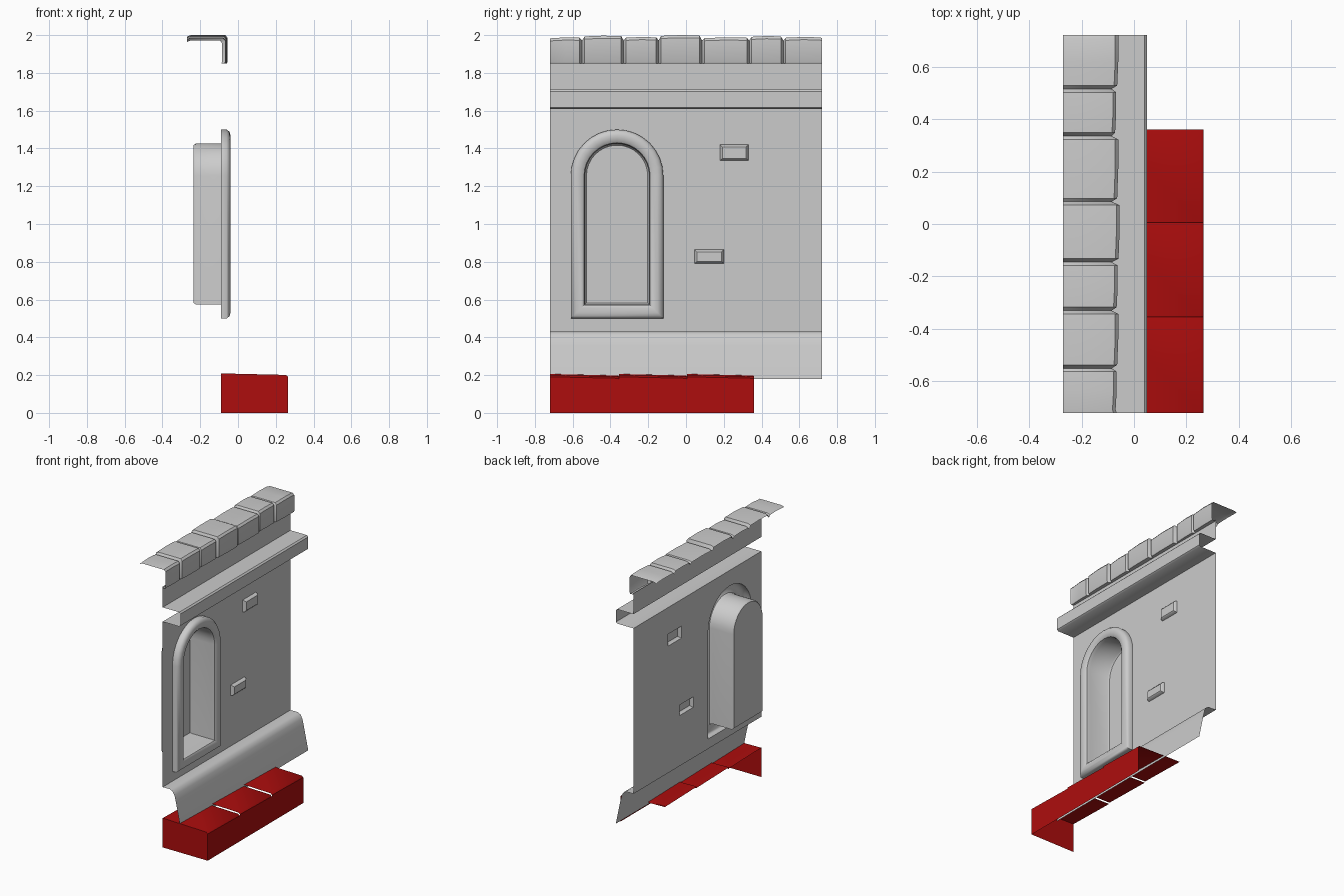
import bpy, bmesh, math
from mathutils import Vector

if "Cube" in bpy.data.objects:
    bpy.data.objects.remove(bpy.data.objects["Cube"])

WALL_X, END = -0.09, 0.72


def finish(bm, name, mat=None, angle=40):
    bmesh.ops.remove_doubles(bm, verts=bm.verts, dist=0.0002)
    me = bpy.data.meshes.new(name)
    bm.to_mesh(me)
    bm.free()
    ob = bpy.data.objects.new(name, me)
    bpy.context.collection.objects.link(ob)
    if mat:
        me.materials.append(mat)
    bpy.ops.object.select_all(action='DESELECT')
    ob.select_set(True)
    bpy.context.view_layer.objects.active = ob
    bpy.ops.object.shade_smooth_by_angle(angle=math.radians(angle))
    return ob


def sweep(bm, stations):
    """Skin (x, z) profiles placed at successive y positions; returns the vertex rows."""
    rows = [[bm.verts.new((x, y, z)) for x, z in prof] for y, prof in stations]
    for a, b in zip(rows, rows[1:]):
        for i in range(len(a) - 1):
            bm.faces.new((a[i], b[i], b[i + 1], a[i + 1]))
    return rows


def loft(name, outline, rings):
    """Skin closed outlines through (inset, x) rings and cap the last one."""
    bm = bmesh.new()
    rows = [[bm.verts.new((x, y, z)) for y, z in outline(d)] for d, x in rings]
    for a, b in zip(rows, rows[1:]):
        n = len(a)
        for i in range(n):
            j = (i + 1) % n
            bm.faces.new((a[i], a[j], b[j], b[i]))
    bm.faces.new(rows[-1])
    return finish(bm, name)


def arch(d):
    cy, w, spring = -0.365, 0.245 - d, 1.255
    pts = [(cy - w, 0.5 + d), (cy + w, 0.5 + d)]
    return pts + [(cy + w * math.cos(t), spring + w * math.sin(t))
                  for t in (math.pi * k / 16 for k in range(17))]


def rect(y0, y1, z0, z1):
    return lambda d: [(y0 + d, z0 + d), (y1 - d, z0 + d), (y1 - d, z1 - d), (y0 + d, z1 - d)]


bricks = [rect(0.18, 0.33, 1.335, 1.42), rect(0.045, 0.20, 0.79, 0.865)]

# flat wall sheet with openings for the window and bricks
bm = bmesh.new()
for loop in [rect(-END, END, 0.43, 1.61)(0), arch(0)] + [b(0) for b in bricks]:
    vs = [bm.verts.new((WALL_X, y, z)) for y, z in loop]
    for i, v in enumerate(vs):
        bm.edges.new((v, vs[(i + 1) % len(vs)]))
bmesh.ops.triangle_fill(bm, use_beauty=True, edges=bm.edges[:], normal=Vector((1, 0, 0)))
for f in bm.faces:
    f.normal_update()
    if f.normal.x < 0:
        f.normal_flip()
finish(bm, "wall")

# arched window: rounded frame and deep closed niche
loft("arched_window", arch, [(0, -0.09), (0, -0.06), (0.012, -0.045), (0.03, -0.04), (0.055, -0.042),
                             (0.07, -0.052), (0.075, -0.075), (0.075, -0.225), (0.083, -0.235)])

# raised bricks
for k, b in enumerate(bricks):
    loft(f"brick_{k + 1}", b, [(0, WALL_X), (0.004, -0.075), (0.012, -0.068)])

# flared skirt under the wall
bm = bmesh.new()
skirt = [(0.05, 0.18), (0.013, 0.355), (0.003, 0.395), (-0.012, 0.42), (-0.032, 0.43), (-0.09, 0.43)]
sweep(bm, [(-END, skirt), (END, skirt)])
finish(bm, "skirt")

# projecting ledge and the upper wall strip
bm = bmesh.new()
ledge = [(-0.09, 1.61), (0.04, 1.61), (0.05, 1.618), (0.05, 1.702), (0.04, 1.712), (-0.09, 1.712),
         (-0.09, 1.86)]
sweep(bm, [(-END, ledge), (END, ledge)])
finish(bm, "ledge")

# capping stones: L-shaped shells with notched joints
cuts = [-0.72, -0.55, -0.33, -0.145, 0.085, 0.335, 0.515, 0.72]
fronts = [-0.066, -0.06, -0.062, -0.055, -0.06, -0.068, -0.06]
tops = [1.988, 1.997, 1.99, 2.0, 1.988, 1.995, 1.99]


def cap(x, z):
    return [(-0.09, 1.85), (x - 0.004, 1.85), (x, 1.858), (x, z - 0.014), (x - 0.012, z),
            (-0.25, z), (-0.27, z - 0.008)]


bm = bmesh.new()
for k, (x, z) in enumerate(zip(fronts, tops)):
    y0, y1 = cuts[k], cuts[k + 1]
    low = cap(-0.085, 1.972)
    end_a = cap(x, z - 0.006) if k == 0 else low
    end_b = cap(x, z - 0.006) if k == 6 else low
    sweep(bm, [(y0, end_a), (y0 + 0.013, cap(x - 0.004, z - 0.004)), ((y0 + y1) / 2, cap(x, z)),
               (y1 - 0.013, cap(x, z - 0.002)), (y1, end_b)])
finish(bm, "capping_stones", angle=35)

# red hollow step: three slightly tilted slabs and a closed front end
red = bpy.data.materials.new("red")
red.diffuse_color = (0.42, 0.004, 0.004, 1)
red.use_nodes = True
red.node_tree.nodes["Principled BSDF"].inputs["Base Color"].default_value = red.diffuse_color


def step(h):
    return [(0.265, 0), (0.265, 0.185 + h), (0.253, 0.195 + h), (-0.09, 0.203 + h)]


bm = bmesh.new()
edges = [-0.72, -0.355, 0.005, 0.36]
rows = []
for y0, y1 in zip(edges, edges[1:]):
    rows += sweep(bm, [(y0, step(0.006)), (y1 - 0.004, step(-0.002)), (y1, step(-0.006))])
first = rows[0]
back = bm.verts.new((-0.09, -END, 0))
bm.faces.new([back] + first)
finish(bm, "red_step", red)
